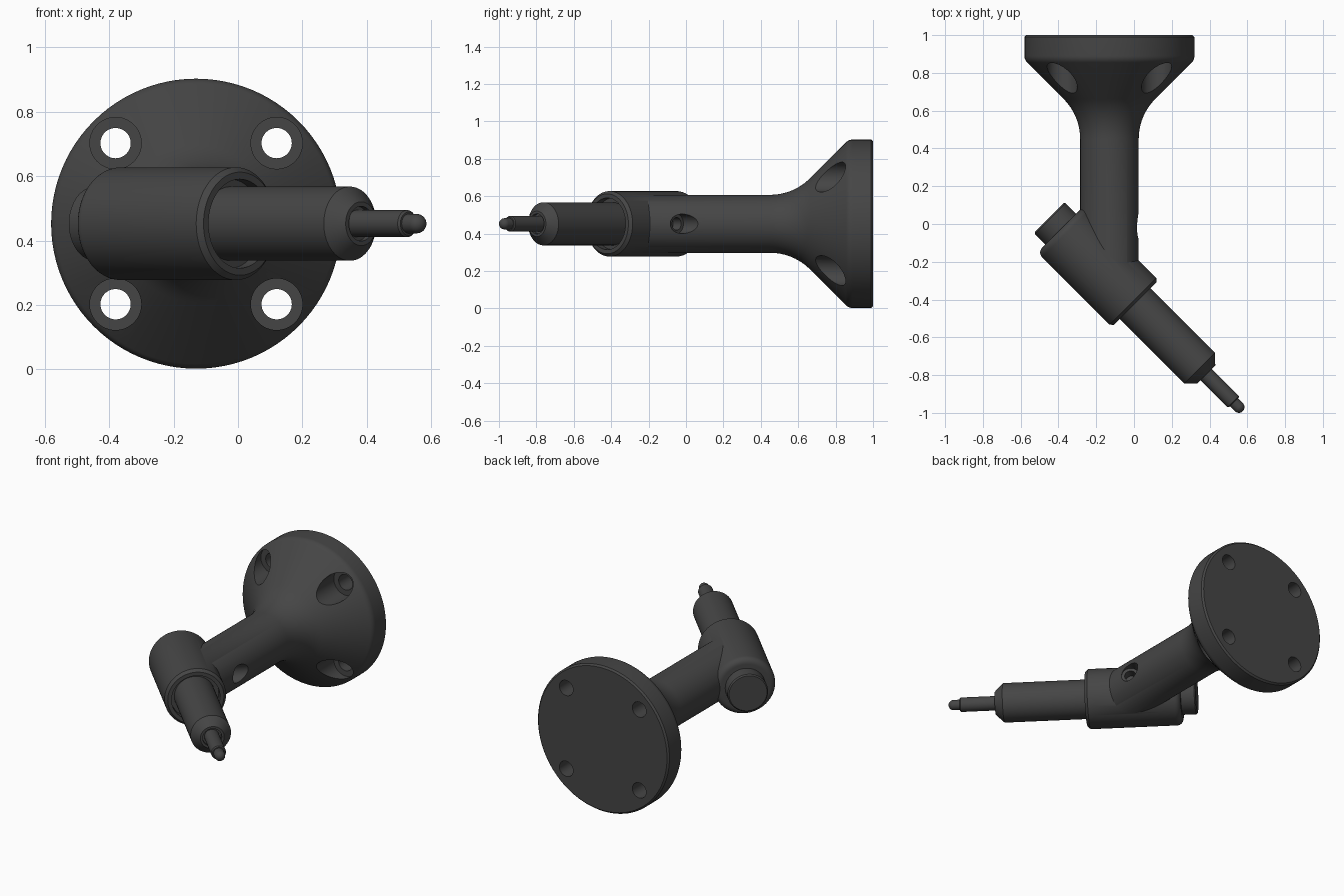
import bpy, bmesh
from math import pi, sin, cos, radians
from mathutils import Vector

if "Cube" in bpy.data.objects:
    bpy.data.objects.remove(bpy.data.objects["Cube"], do_unlink=True)

charcoal = bpy.data.materials.new("charcoal")
charcoal.use_nodes = True
GREY = (0.06, 0.06, 0.06, 1)
charcoal.diffuse_color = GREY
charcoal.node_tree.nodes["Principled BSDF"].inputs["Base Color"].default_value = GREY

CX, CZ = -0.13, 0.4525
BACK = Vector((0, 1, 0))
ARM = Vector((1, -1, 0)).normalized()
ARM_ORIGIN = Vector((-0.2075, -0.2075, CZ))


def revolve(name, profile, origin, axis, segments=96):
    """Turn (distance along axis, radius) points around an axis."""
    bm = bmesh.new()
    verts = [bm.verts.new((r, 0, d)) for d, r in profile]
    edges = [bm.edges.new(pair) for pair in zip(verts, verts[1:])]
    bmesh.ops.spin(bm, geom=verts + edges, cent=(0, 0, 0), axis=(0, 0, 1),
                   angle=2 * pi, steps=segments, use_merge=True)
    bmesh.ops.remove_doubles(bm, verts=bm.verts, dist=1e-5)
    bmesh.ops.recalc_face_normals(bm, faces=bm.faces)
    turn = axis.to_track_quat('Z', 'Y').to_matrix().to_4x4()
    bm.transform(turn)
    bmesh.ops.translate(bm, verts=bm.verts, vec=origin)
    mesh = bpy.data.meshes.new(name)
    bm.to_mesh(mesh)
    bm.free()
    mesh.materials.append(charcoal)
    obj = bpy.data.objects.new(name, mesh)
    bpy.context.collection.objects.link(obj)
    return obj


def arc(cd, cr, radius, start, end, steps=8):
    """Profile points on an arc, with angles measured from the axis."""
    angles = [radians(start + (end - start) * i / steps) for i in range(steps + 1)]
    return [(cd + radius * cos(a), cr + radius * sin(a)) for a in angles]


def activate(obj):
    bpy.ops.object.select_all(action='DESELECT')
    obj.select_set(True)
    bpy.context.view_layer.objects.active = obj


def combine(target, other, operation):
    mod = target.modifiers.new(operation.lower(), 'BOOLEAN')
    mod.operation, mod.solver, mod.object = operation, 'EXACT', other
    activate(target)
    bpy.ops.object.modifier_apply(modifier=mod.name)
    bpy.data.objects.remove(other, do_unlink=True)


# Flange and stem: one turned body with a filleted neck and softened rim
body = revolve("flange_and_stem",
               [(-0.285, 0), (-0.285, 0.155)]
               + arc(0.45, 0.455, 0.3, -90, -45, 12)
               + arc(0.89, 0.4, 0.05, 135, 90, 6)
               + [(0.99, 0.45), (1.0, 0.44), (1.0, 0)],
               Vector((CX, 0, CZ)), BACK)

# Head: cross barrel with rounded rear edge and a recessed front mouth
head = revolve("head",
               [(-0.255, 0)]
               + arc(-0.22, 0.14, 0.035, 180, 90, 6)
               + [(0.285, 0.175), (0.302, 0.16), (0.302, 0.138),
                  (0.26, 0.138), (0.26, 0)],
               ARM_ORIGIN, ARM)
combine(body, head, 'UNION')

# Four counterbored mounting holes
for sx in (-1, 1):
    for sz in (-1, 1):
        drill = revolve("mounting_drill",
                        [(0.5, 0), (0.5, 0.08), (0.88, 0.08), (0.88, 0.047),
                         (1.1, 0.047), (1.1, 0)],
                        Vector((CX + 0.25 * sx, 0, CZ + 0.25 * sz)), BACK, 48)
        combine(body, drill, 'DIFFERENCE')

# Slanted set screw hole in the side of the stem
screw_drill = revolve("screw_drill",
                      [(-0.15, 0), (-0.15, 0.052), (0.05, 0.052), (0.05, 0.034),
                       (0.11, 0.034), (0.11, 0)],
                      Vector((0.02, -0.015, CZ)), Vector((-1, -1, 0)).normalized(), 48)
combine(body, screw_drill, 'DIFFERENCE')
body.name = "mount_body"

# Rear knob
knob = revolve("rear_knob",
               [(-0.341, 0), (-0.341, 0.108), (-0.334, 0.115), (-0.24, 0.115), (-0.24, 0)],
               ARM_ORIGIN, ARM)

# Front barrel with a chamfered nose
barrel = revolve("barrel",
                 [(0.25, 0), (0.25, 0.115), (0.785, 0.115), (0.834, 0.068),
                  (0.834, 0.054), (0.815, 0.054), (0.815, 0)],
                 ARM_ORIGIN, ARM)

# Plunger pin and its ball tip
pin = revolve("plunger_pin",
              [(0.80, 0), (0.80, 0.042), (1.036, 0.042), (1.042, 0.036), (1.042, 0)],
              ARM_ORIGIN, ARM, 48)
tip = revolve("ball_tip",
              [(1.03, 0), (1.03, 0.03)] + arc(1.078, 0, 0.03, 90, 0, 10)[:-1] + [(1.108, 0)],
              ARM_ORIGIN, ARM, 48)

for part in (body, knob, barrel, pin, tip):
    activate(part)
    bpy.ops.object.shade_smooth_by_angle(angle=radians(30))
